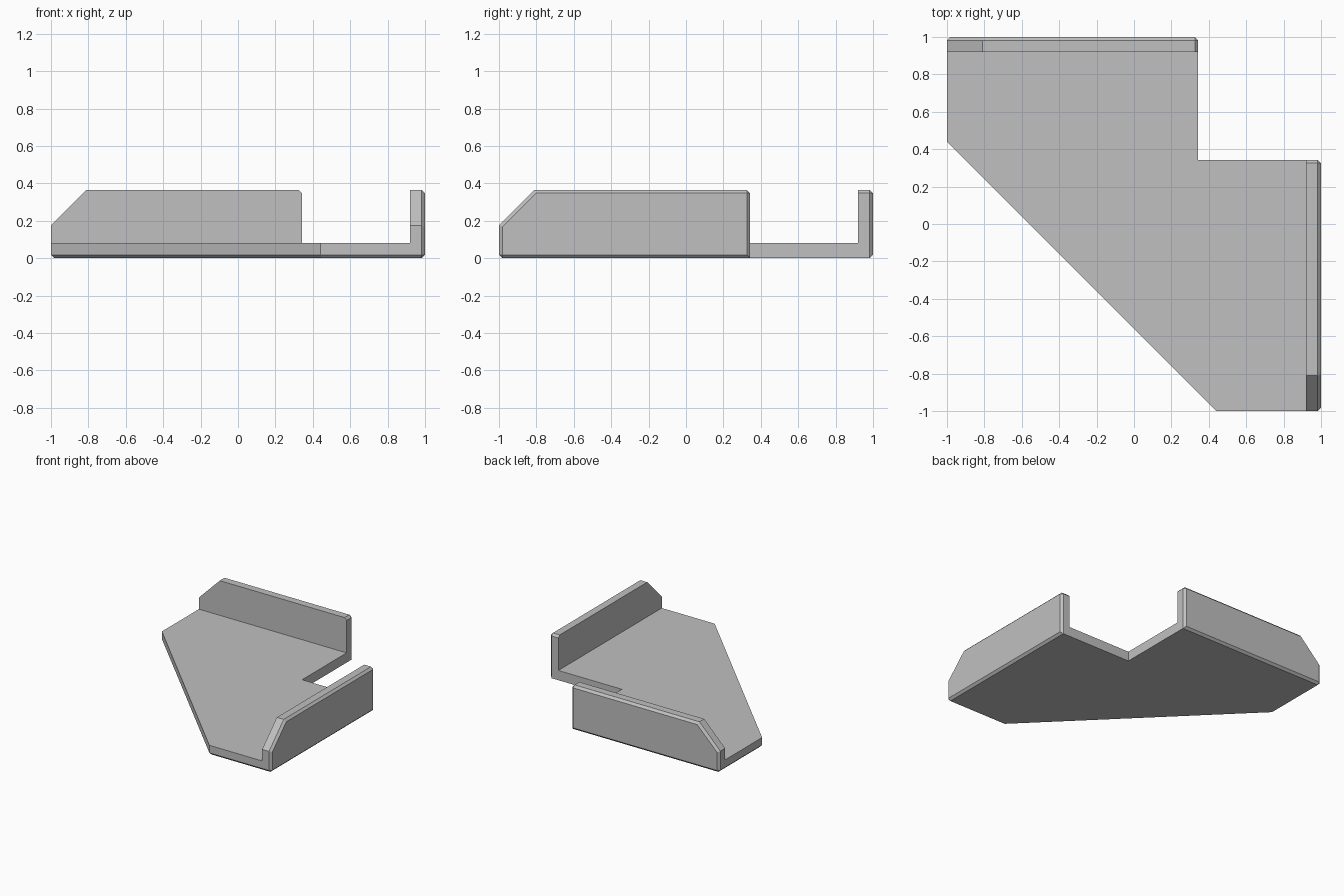
import bpy, bmesh
from mathutils import Vector

if "Cube" in bpy.data.objects:
    bpy.data.objects.remove(bpy.data.objects["Cube"])

CH = 0.018            # chamfer size
IN, END, TOP, BASE = 0.92, 0.343, 0.365, 0.08

grey = bpy.data.materials.new("plain grey")
grey.diffuse_color = (0.53, 0.53, 0.53, 1)
grey.use_nodes = True
grey.node_tree.nodes["Principled BSDF"].inputs["Base Color"].default_value = grey.diffuse_color


def prism(name, profile, direction, chamfered, swap=False):
    """Extrude a profile, chamfer the edges picked by a rule, optionally mirror x<->y."""
    bm = bmesh.new()
    face = bm.faces.new([bm.verts.new(p) for p in profile])
    ext = bmesh.ops.extrude_face_region(bm, geom=[face])
    moved = [v for v in ext["geom"] if isinstance(v, bmesh.types.BMVert)]
    bmesh.ops.translate(bm, verts=moved, vec=Vector(direction))
    bmesh.ops.recalc_face_normals(bm, faces=bm.faces)
    edges = [e for e in bm.edges if chamfered(e.verts[0].co, e.verts[1].co)]
    bmesh.ops.bevel(bm, geom=edges, offset=CH, offset_type='OFFSET',
                    segments=1, affect='EDGES', profile=0.5)
    if swap:
        for v in bm.verts:
            v.co.x, v.co.y = v.co.y, v.co.x
    bmesh.ops.recalc_face_normals(bm, faces=bm.faces)
    mesh = bpy.data.meshes.new(name)
    bm.to_mesh(mesh)
    bm.free()
    mesh.materials.append(grey)
    obj = bpy.data.objects.new(name, mesh)
    bpy.context.collection.objects.link(obj)
    return obj


def near(value, *others):
    return all(abs(o - value) < 1e-4 for o in others)


# Base plate: notched corner, diagonal front, chamfered along the outer underside
def plate_edge(a, b):
    if not near(0, a.z, b.z):
        return False
    mid = (a + b) / 2
    return near(-1, mid.x) or near(-1, mid.y) or near(-0.56, mid.x + mid.y)


prism("base_plate",
      [(-1, IN, 0), (END, IN, 0), (END, END, 0), (IN, END, 0),
       (IN, -1, 0), (0.44, -1, 0), (-1, 0.44, 0)],
      (0, 0, BASE), plate_edge)


# Upright walls: sloped outer corner, chamfered outer rim
def wall_edge(a, b):
    rim = near(1, a.y, b.y)
    inner_top = near(END, a.x, b.x) and near(TOP, a.z, b.z)
    low_end = near(-1, a.x, b.x) and near(0, a.z, b.z)
    return rim or inner_top or low_end


wall = [(-1, IN, 0), (END, IN, 0), (END, IN, TOP), (-0.81, IN, TOP), (-1, IN, 0.175)]
for name, swap in (("back_wall", False), ("right_wall", True)):
    prism(name, wall, (0, 1 - IN, 0), wall_edge, swap)
